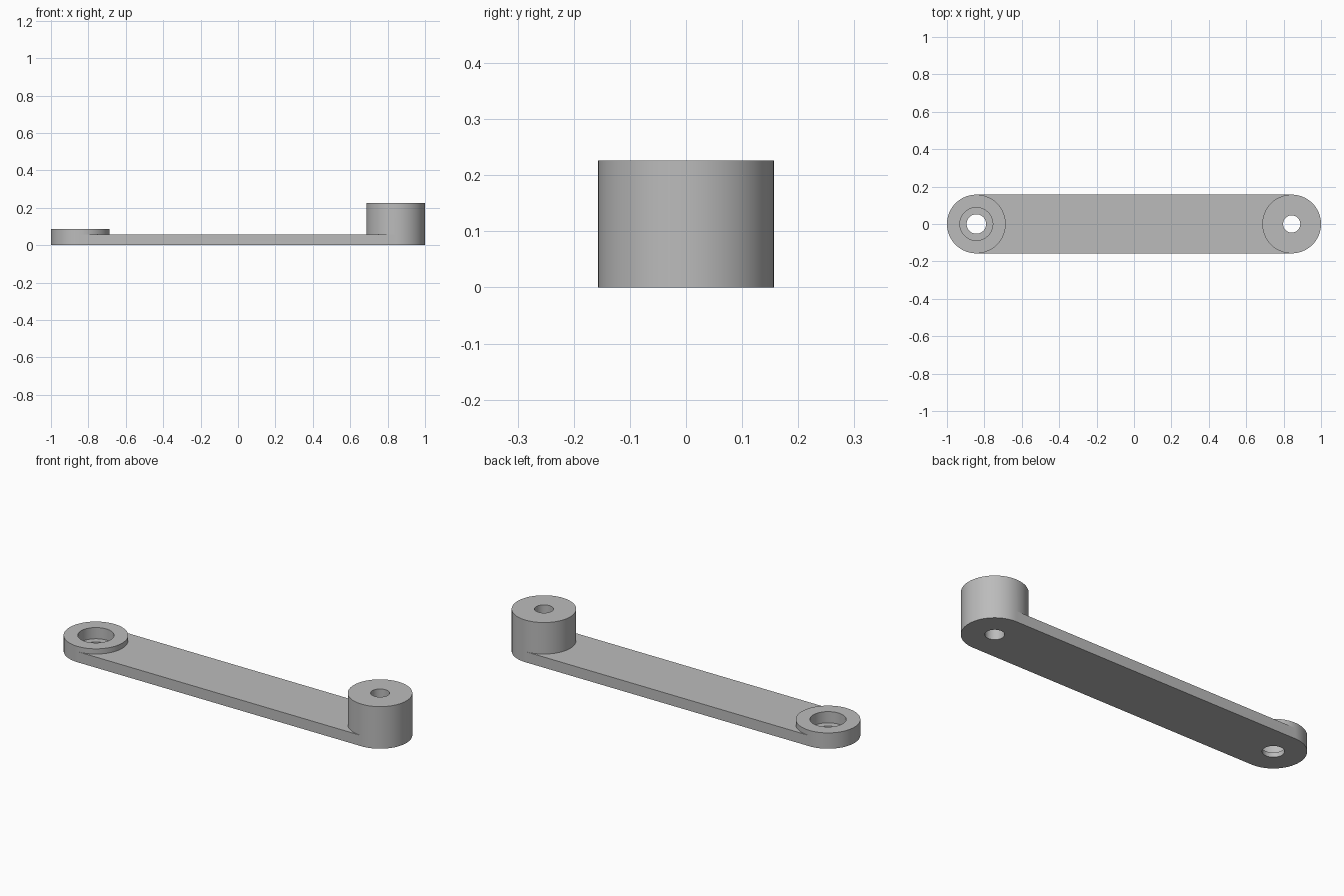
import bpy
import math

cube = bpy.data.objects.get("Cube")
if cube:
    bpy.data.objects.remove(cube, do_unlink=True)

END_X = 0.843      # distance of each pivot from the middle
RADIUS = 0.157     # boss radius and half width of the bar
BAR_TOP = 0.057
SIDES = 96

steel = bpy.data.materials.new("grey_metal")
steel.use_nodes = True
colour = (0.50, 0.50, 0.50, 1)
steel.diffuse_color = colour
steel.node_tree.nodes["Principled BSDF"].inputs["Base Color"].default_value = colour


def cylinder(name, x, radius, bottom, top):
    bpy.ops.mesh.primitive_cylinder_add(
        vertices=SIDES, radius=radius, depth=top - bottom,
        location=(x, 0, (bottom + top) / 2))
    obj = bpy.context.object
    obj.name = name
    obj.data.materials.append(steel)
    return obj


def combine(target, tool, operation):
    """Apply a boolean to the target and discard the tool."""
    bpy.context.view_layer.objects.active = target
    mod = target.modifiers.new(operation.lower(), 'BOOLEAN')
    mod.operation = operation
    mod.solver = 'EXACT'
    mod.object = tool
    bpy.ops.object.modifier_apply(modifier=mod.name)
    bpy.data.objects.remove(tool, do_unlink=True)


# flat bar joining the two pivots
bpy.ops.mesh.primitive_cube_add(size=1, location=(0, 0, BAR_TOP / 2))
arm = bpy.context.object
arm.name = "link_arm"
arm.scale = (2 * END_X, 2 * RADIUS, BAR_TOP)
bpy.ops.object.transform_apply(location=False, rotation=False, scale=True)
arm.data.materials.append(steel)

# low and tall round bosses
combine(arm, cylinder("low_boss", -END_X, RADIUS, 0, 0.085), 'UNION')
combine(arm, cylinder("tall_boss", END_X, RADIUS, 0, 0.226), 'UNION')

# through holes and the wide recess in the low boss
combine(arm, cylinder("low_hole", -END_X, 0.052, -0.1, 0.4), 'DIFFERENCE')
combine(arm, cylinder("low_recess", -END_X, 0.088, 0.025, 0.4), 'DIFFERENCE')
combine(arm, cylinder("tall_hole", END_X, 0.046, -0.1, 0.4), 'DIFFERENCE')

# smooth round walls with crisp rims
bpy.ops.object.select_all(action='DESELECT')
arm.select_set(True)
bpy.context.view_layer.objects.active = arm
bpy.ops.object.shade_smooth_by_angle(angle=math.radians(30))
